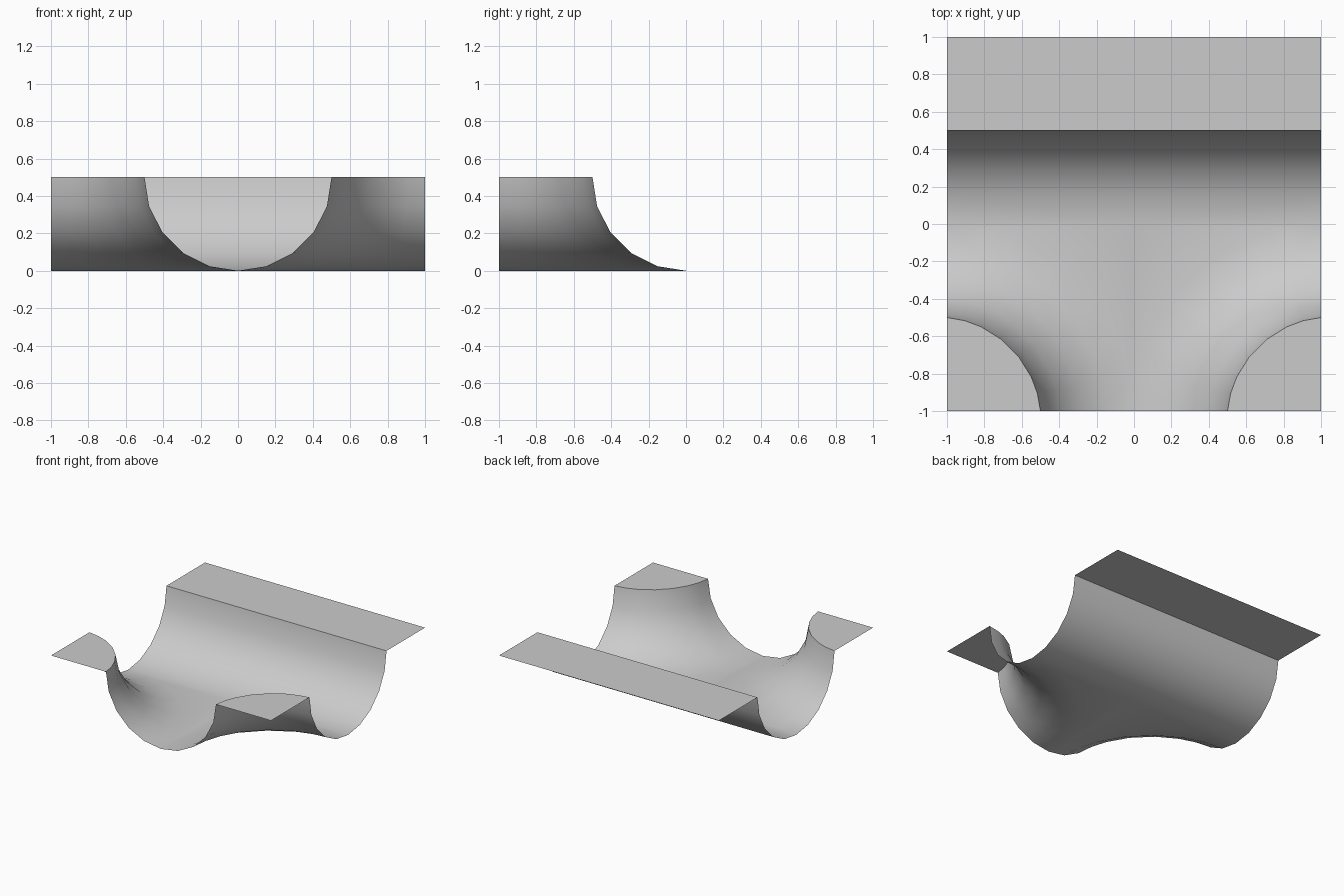
import bpy, bmesh
from math import sin, cos, radians

cube = bpy.data.objects.get("Cube")
if cube:
    bpy.data.objects.remove(cube)

R = 0.5                                    # pipe radius
STEPS = [18 * i for i in range(6)]         # pipe profile, floor to rim
TURN = [0, 11, 22, 37, 53, 68, 79, 90]     # sweep of the rounded corners

grey = bpy.data.materials.new("plain grey")
grey.use_nodes = True
colour = (0.6, 0.6, 0.6, 1)
grey.diffuse_color = colour
grey.node_tree.nodes["Principled BSDF"].inputs["Base Color"].default_value = colour


def make(name, faces):
    """Build a welded sheet, all faces turned upward."""
    bm = bmesh.new()
    for pts in faces:
        bm.faces.new([bm.verts.new(p) for p in pts])
    bmesh.ops.remove_doubles(bm, verts=bm.verts, dist=0.0001)
    for f in bm.faces:
        f.normal_update()
        if f.normal.z < 0:
            f.normal_flip()
    mesh = bpy.data.meshes.new(name)
    bm.to_mesh(mesh)
    bm.free()
    mesh.materials.append(grey)
    obj = bpy.data.objects.new(name, mesh)
    bpy.context.collection.objects.link(obj)
    return obj


def corner_point(side, turn, step):
    """Point on the quarter ring swept about a front corner."""
    a, t = radians(step), radians(turn)
    height = R * (1 - cos(a))
    r = 1 - R * sin(a) - 0.04 * height * sin(2 * t)
    return (side * (1 - r * sin(t)), -1 + r * cos(t), height)


# Channel: straight back wall, two rounded corners and the flat floor between
channel = []
for side in (-1, 1):
    for s0, s1 in zip(STEPS, STEPS[1:]):
        (y0, z0), (y1, z1) = [(R * sin(radians(s)), R * (1 - cos(radians(s))))
                              for s in (s0, s1)]
        channel.append([(0, y0, z0), (side, y0, z0), (side, y1, z1), (0, y1, z1)])
        for t0, t1 in zip(TURN, TURN[1:]):
            channel.append([corner_point(side, t0, s0), corner_point(side, t1, s0),
                            corner_point(side, t1, s1), corner_point(side, t0, s1)])
    for t0, t1 in zip(TURN, TURN[1:-1]):
        channel.append([(0, 0, 0), corner_point(side, t0, 0), corner_point(side, t1, 0)])
    # last sliver reaches the middle of the front mouth
    channel.append([(0, 0, 0), corner_point(side, TURN[-2], 0), (0, -1, 0)])

trough = make("channel", channel)
bpy.ops.object.select_all(action="DESELECT")
trough.select_set(True)
bpy.context.view_layer.objects.active = trough
bpy.ops.object.shade_smooth_by_angle(angle=radians(40))

# Flat decks level with the rim
make("back_deck", [[(-1, R, R), (1, R, R), (1, 1, R), (-1, 1, R)]])
for side, name in ((1, "left_corner_deck"), (-1, "right_corner_deck")):
    make(name, [[(side, -1, R)] + [corner_point(side, t, 90) for t in TURN]])
